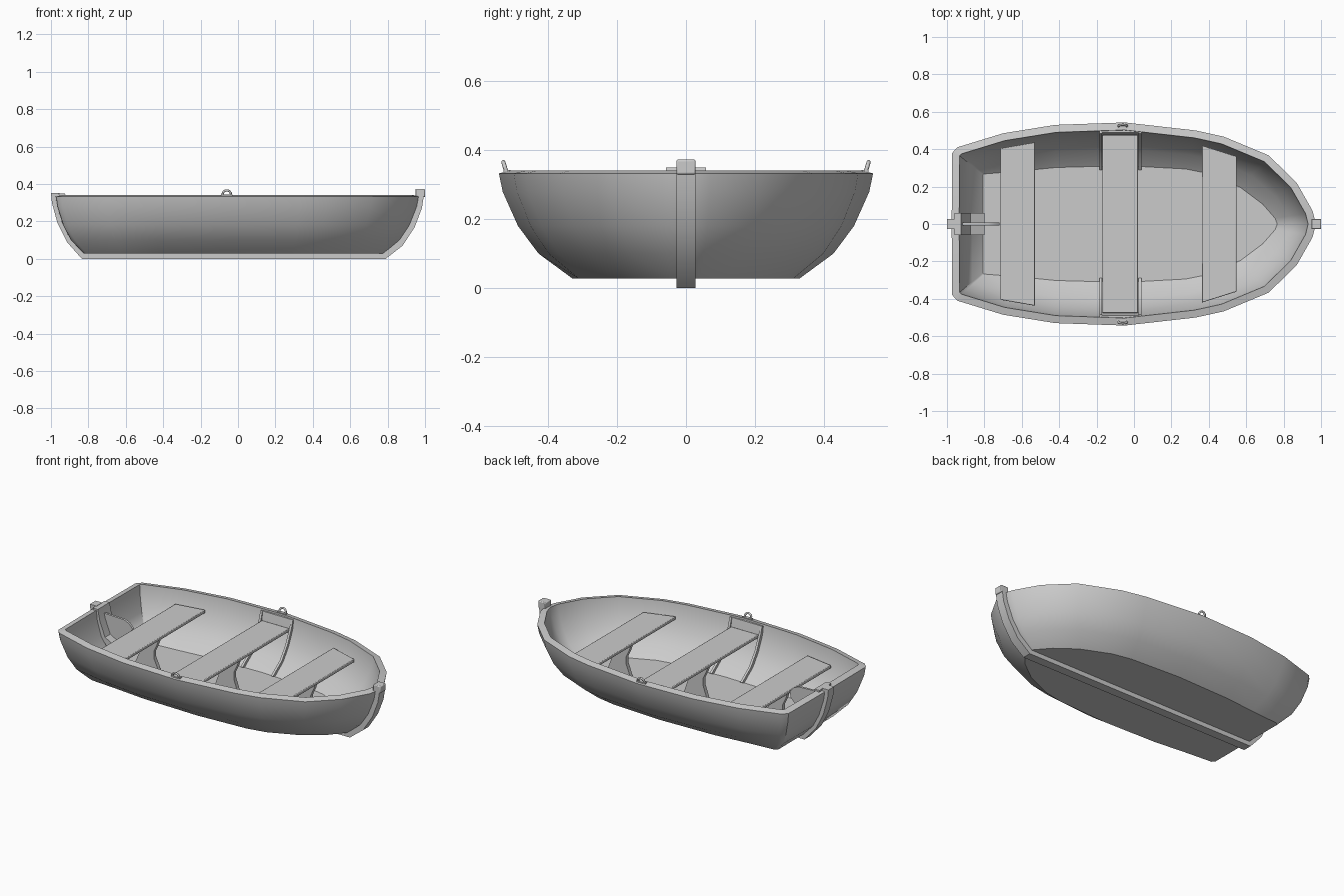
import bpy, bmesh, math
from mathutils import Vector

if "Cube" in bpy.data.objects:
    bpy.data.objects.remove(bpy.data.objects["Cube"])


def finish(name, bm, angle=35, bevel=0.0):
    bmesh.ops.recalc_face_normals(bm, faces=bm.faces)
    me = bpy.data.meshes.new(name)
    bm.to_mesh(me)
    bm.free()
    ob = bpy.data.objects.new(name, me)
    bpy.context.collection.objects.link(ob)
    if bevel:
        m = ob.modifiers.new("bevel", 'BEVEL')
        m.width, m.segments = bevel, 2
    bpy.ops.object.select_all(action='DESELECT')
    bpy.context.view_layer.objects.active = ob
    ob.select_set(True)
    bpy.ops.object.shade_smooth_by_angle(angle=math.radians(angle))
    return ob


def slab(name, pts, axis, lo, hi, bevel=0.0):
    """Extrude a closed 2D profile along the given axis from lo to hi."""
    place = {'x': lambda a, b, d: (d, a, b),
             'y': lambda a, b, d: (a, d, b),
             'z': lambda a, b, d: (a, b, d)}[axis]
    bm = bmesh.new()
    ends = [[bm.verts.new(place(a, b, d)) for a, b in pts] for d in (lo, hi)]
    bm.faces.new(ends[0])
    bm.faces.new(ends[1])
    n = len(pts)
    for i in range(n):
        j = (i + 1) % n
        bm.faces.new((ends[0][i], ends[0][j], ends[1][j], ends[1][i]))
    return finish(name, bm, 35, bevel)


def full(half):
    """Mirror a half outline (first and last points on the centre line)."""
    return [Vector(p) for p in half] + [Vector((x, -y)) for x, y in half[-2:0:-1]]


def inset(loop, d):
    out = []
    n = len(loop)
    for i, p in enumerate(loop):
        e1 = (p - loop[i - 1]).normalized()
        e2 = (loop[(i + 1) % n] - p).normalized()
        n1, n2 = Vector((e1.y, -e1.x)), Vector((e2.y, -e2.x))
        out.append(p + (n1 + n2) * d / (1 + n1.dot(n2)))
    return out


# Hull: loft between floor outline and gunwale outline, outside then inside
top = full([(-.975, 0), (-.972, .38), (-.945, .41), (-.70, .485), (-.42, .53),
            (-.05, .543), (.33, .50), (.48, .467), (.72, .367), (.87, .22),
            (.955, .07), (.972, 0)])
low = full([(-.825, 0), (-.825, .27), (-.81, .285), (-.62, .30), (-.42, .32),
            (-.05, .33), (.28, .312), (.40, .288), (.58, .21), (.70, .12),
            (.77, .04), (.785, 0)])
outer = [(0, .028), (.46, .10), (.74, .18), (.95, .28), (1, .333)]
inner = [(1, .342), (.95, .28), (.74, .19), (.46, .115), (0, .05)]
top_in, low_in = inset(top, .04), inset(low, .018)

bm = bmesh.new()
rings = []
for a, b, levels in ((low, top, outer), (low_in, top_in, inner)):
    for f, z in levels:
        rings.append([bm.verts.new((*p.lerp(q, f), z)) for p, q in zip(a, b)])
n = len(top)
for r, s in zip(rings, rings[1:]):
    for i in range(n):
        j = (i + 1) % n
        bm.faces.new((r[i], r[j], s[j], s[i]))
bm.faces.new(rings[0])
bm.faces.new(rings[-1])
finish("hull", bm)

# Keel band running from stem to sternpost
band_out = [(-1, .352), (-.995, .30), (-.965, .19), (-.915, .09), (-.835, 0),
            (.79, 0), (.88, .07), (.945, .17), (.983, .27), (.995, .345)]
band_in = [(.955, .345), (.95, .27), (.91, .18), (.85, .10), (.77, .032),
           (-.81, .032), (-.88, .10), (-.925, .19), (-.955, .30), (-.955, .352)]
slab("keel_band", band_out + band_in, 'y', -.028, .028)
slab("stem_head", [(.948, .33), (1, .33), (1, .373), (.948, .373)],
     'y', -.028, .028, .005)

# Transom pad and stern knee
slab("transom_pad", [(-.96, .35), (-.925, .35), (-.91, .28), (-.875, .19),
                     (-.80, .15), (-.80, .06), (-.84, .10), (-.91, .20),
                     (-.945, .30)], 'y', -.058, .058)
slab("stern_knee", [(-.93, .31), (-.78, .305), (-.745, .29), (-.72, .262),
                    (-.725, .225), (-.76, .19), (-.785, .13), (-.79, .05),
                    (-.83, .08), (-.90, .20)], 'y', -.007, .007)

# Seats with centre pedestals: x range, half widths at each end, top height
for name, x0, x1, w0, w1, z in (("stern_seat", -.715, -.53, .405, .437, .265),
                                ("middle_seat", -.168, .022, .475, .475, .282),
                                ("bow_seat", .363, .548, .42, .362, .275)):
    slab(name, [(x0, -w0), (x1, -w1), (x1, w1), (x0, w0)], 'z', z - .02, z, .004)
    c, h, t = (x0 + x1) / 2, (x1 - x0) / 2, z - .02
    side = [(h * .9, t), (h * .8, t - .03), (h * .55, t - .08),
            (h * .55, t - .12), (h * .8, .075), (h * .9, .045)]
    slab(name + "_pedestal", [(c + a, b) for a, b in side] +
         [(c - a, b) for a, b in side[::-1]], 'y', -.012, .012)

# Ribs, side pads and oarlocks on both sides of the middle seat
for s, tag in ((1, "left"), (-1, "right")):
    wall = [(.31 + .192 * f, z) for f, z in inner]
    wall[0] = (.502, .335)
    rib = [(y + .012, z - .005) for y, z in wall]
    rib += [(y - .022, z + .008) for y, z in wall[:0:-1]] + [(.484, .335)]
    for x, end in ((-.178, "aft"), (.032, "fore")):
        slab("rib_%s_%s" % (end, tag), [(s * y, z) for y, z in rib],
             'x', x - .007, x + .007)
    slab("side_pad_" + tag, [(s * .508, .333), (s * .488, .333),
                             (s * .472, .25), (s * .49, .25)], 'x', -.175, .03)
    slab("oarlock_base_" + tag, [(-.09, s * .51), (-.03, s * .51),
                                 (-.03, s * .53), (-.09, s * .53)],
         'z', .325, .343)
    bpy.ops.mesh.primitive_torus_add(
        major_segments=20, minor_segments=8, major_radius=.022, minor_radius=.006,
        location=(-.06, s * .524, .345), rotation=(math.radians(90 - s * 17), 0, 0))
    ring = bpy.context.object
    ring.name = "oarlock_" + tag
    bpy.ops.object.shade_smooth()
